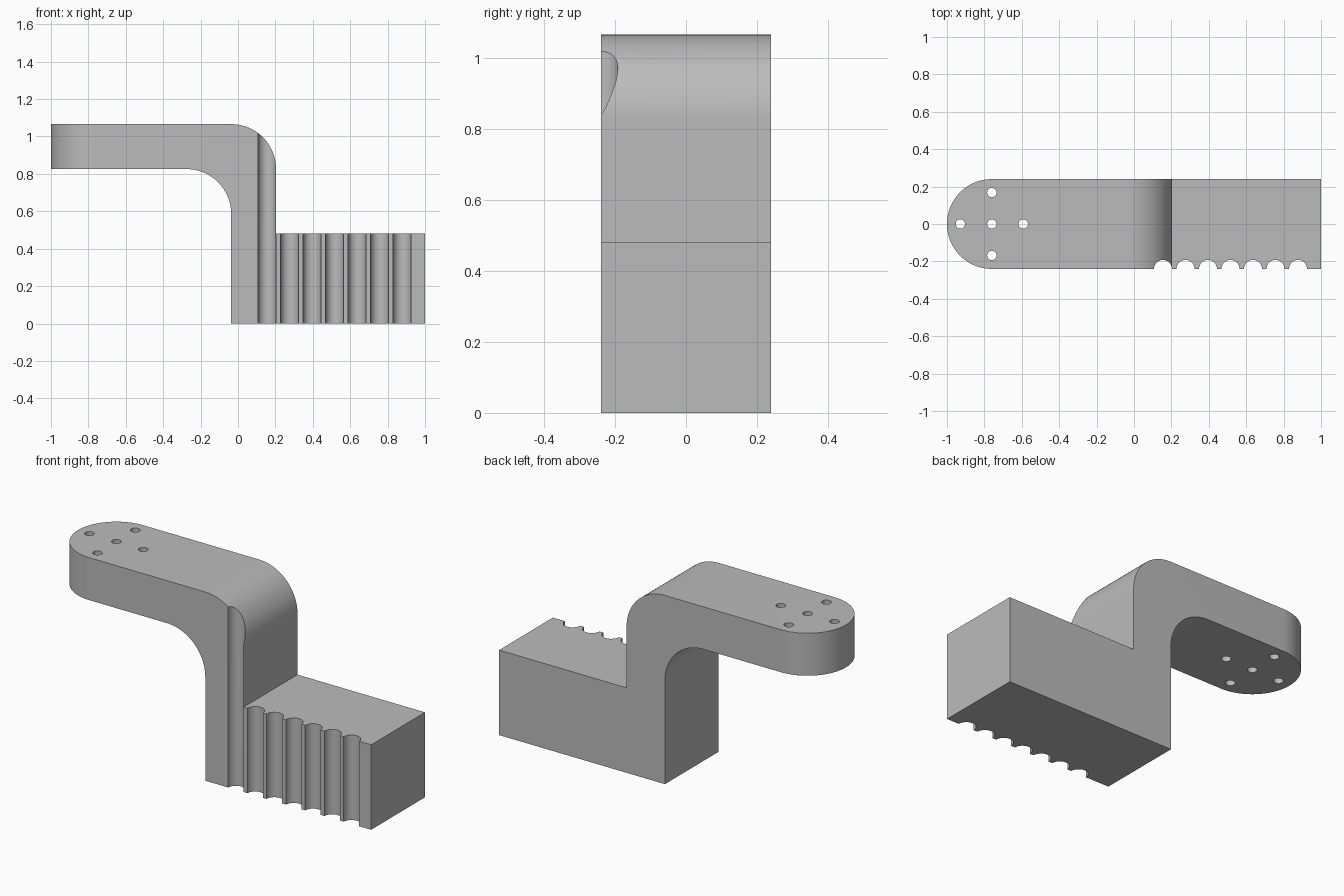
import bpy, bmesh
from math import sin, cos, radians

if "Cube" in bpy.data.objects:
    bpy.data.objects.remove(bpy.data.objects["Cube"])

T = 0.24                 # arm thickness and half width
BASE_Z = 2 * T           # height of the grooved block
WALL = 0.2035            # outer face of the upright
INNER = WALL - T         # inner face of the upright
TOP = 1.066
UNDER = TOP - T
LEFT, RIGHT = -1.0, 1.0


def arc(cx, cy, r, start, end, steps):
    angles = [radians(start + (end - start) * i / steps) for i in range(steps + 1)]
    return [(cx + r * cos(a), cy + r * sin(a)) for a in angles]


def prism(name, outline, low, high, along):
    """Extrude a closed 2D outline along y or z."""
    def place(p, d):
        return (p[0], d, p[1]) if along == "y" else (p[0], p[1], d)
    bm = bmesh.new()
    ends = [[bm.verts.new(place(p, d)) for p in outline] for d in (low, high)]
    bm.faces.new(ends[0])
    bm.faces.new(ends[1])
    for i in range(len(outline)):
        j = (i + 1) % len(outline)
        bm.faces.new((ends[0][i], ends[0][j], ends[1][j], ends[1][i]))
    bmesh.ops.recalc_face_normals(bm, faces=bm.faces)
    mesh = bpy.data.meshes.new(name)
    bm.to_mesh(mesh)
    bm.free()
    obj = bpy.data.objects.new(name, mesh)
    bpy.context.collection.objects.link(obj)
    return obj


def cut(target, cutter, operation):
    cutter.hide_render = True
    mod = target.modifiers.new(cutter.name, "BOOLEAN")
    mod.object, mod.operation, mod.solver = cutter, operation, "EXACT"
    bpy.context.view_layer.objects.active = target
    bpy.ops.object.modifier_apply(modifier=mod.name)
    bpy.data.objects.remove(cutter)


# Side profile: block, upright and cantilever arm with rounded bends
side = [(INNER, 0), (RIGHT, 0), (RIGHT, BASE_Z), (WALL, BASE_Z)]
side += arc(INNER, UNDER, T, 0, 90, 24)
side += [(LEFT - 0.1, TOP), (LEFT - 0.1, UNDER)]
side += arc(INNER - T, UNDER - T, T, 90, 0, 24)
bracket = prism("bracket", side, -0.3, 0.3, "y")

# Plan outline: rounded arm tip and finger grooves along the front
plan = [(RIGHT + 0.1, -T), (RIGHT + 0.1, T)]
plan += arc(LEFT + T, 0, T, 90, 270, 48)
for i in range(7):
    plan += arc(0.155 + 0.1203 * i, -T, 0.048, 180, 0, 20)
cut(bracket, prism("plan_trim", plan, -0.1, TOP + 0.1, "z"), "INTERSECT")

# Five screw holes through the arm tip
P = 0.168
for dx, dy in ((0, 0), (P, 0), (-P, 0), (0, P), (0, -P)):
    ring = arc(LEFT + T, 0, 0.025, 0, 360, 24)[:-1]
    ring = [(x + dx, y + dy) for x, y in ring]
    cut(bracket, prism("hole_cutter", ring, UNDER - 0.1, TOP + 0.1, "z"), "DIFFERENCE")

# One flat grey
grey = bpy.data.materials.new("plain grey")
grey.use_nodes = True
color = (0.5, 0.5, 0.5, 1)
grey.diffuse_color = color
grey.node_tree.nodes["Principled BSDF"].inputs["Base Color"].default_value = color
bracket.data.materials.clear()
bracket.data.materials.append(grey)

bpy.ops.object.select_all(action="DESELECT")
bracket.select_set(True)
bpy.context.view_layer.objects.active = bracket
bpy.ops.object.shade_smooth_by_angle(angle=radians(30))
